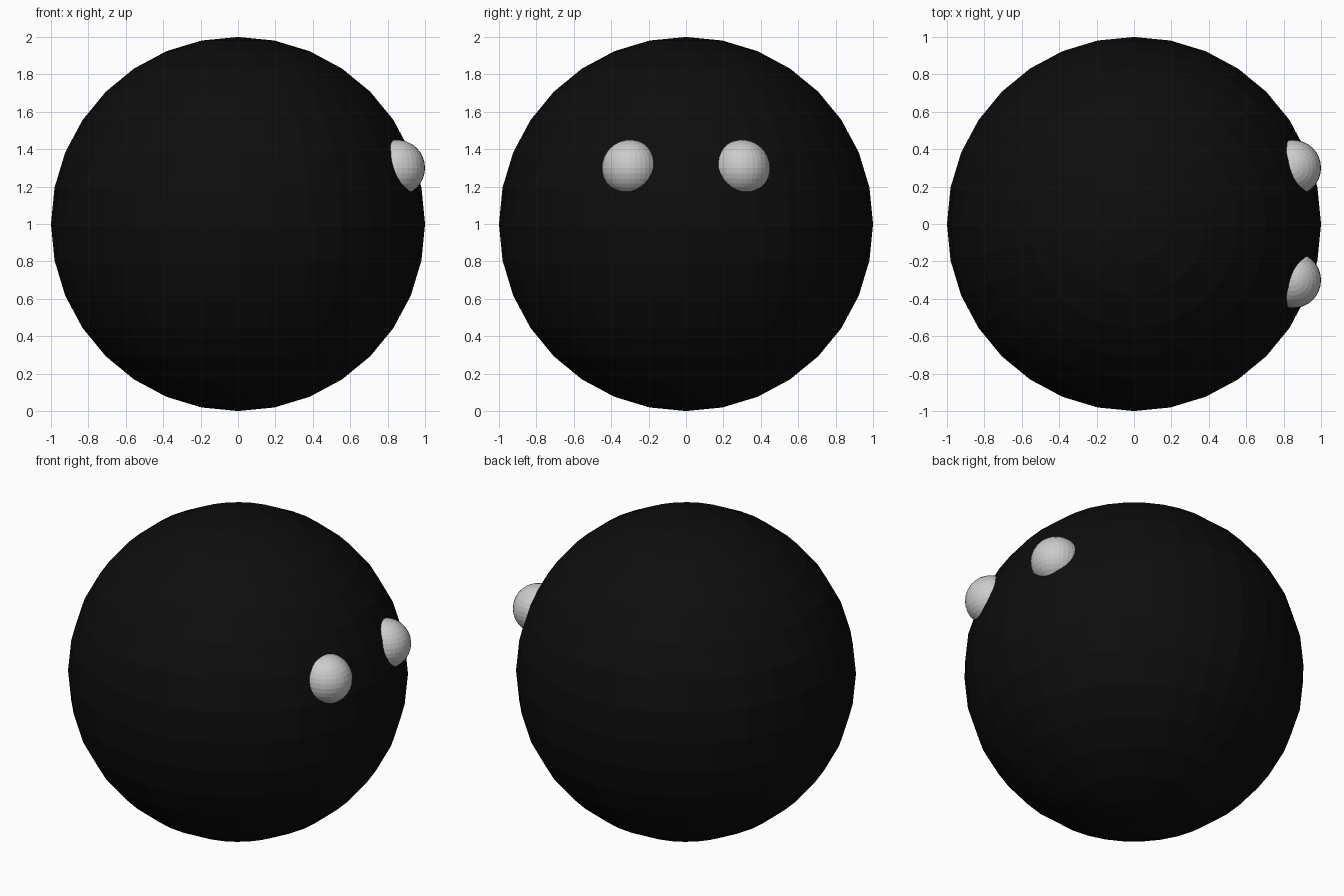
import bpy

if "Cube" in bpy.data.objects:
    bpy.data.objects.remove(bpy.data.objects["Cube"])


def ball(name, radius, centre):
    bpy.ops.mesh.primitive_uv_sphere_add(segments=32, ring_count=16, radius=radius, location=centre)
    obj = bpy.context.object
    obj.name = name
    bpy.ops.object.shade_flat()
    return obj


# Black round body resting on the ground
black = bpy.data.materials.new("black")
black.diffuse_color = (0.004, 0.004, 0.004, 1)
black.use_nodes = True
black.node_tree.nodes["Principled BSDF"].inputs["Base Color"].default_value = black.diffuse_color
body = ball("body", 1.0, (0, 0, 1))
body.data.materials.append(black)

# Pair of half-sunken eyes on the +x side
for side, name in ((-1, "eye_front"), (1, "eye_back")):
    ball(name, 0.15, (0.85, 0.3 * side, 1.3))
